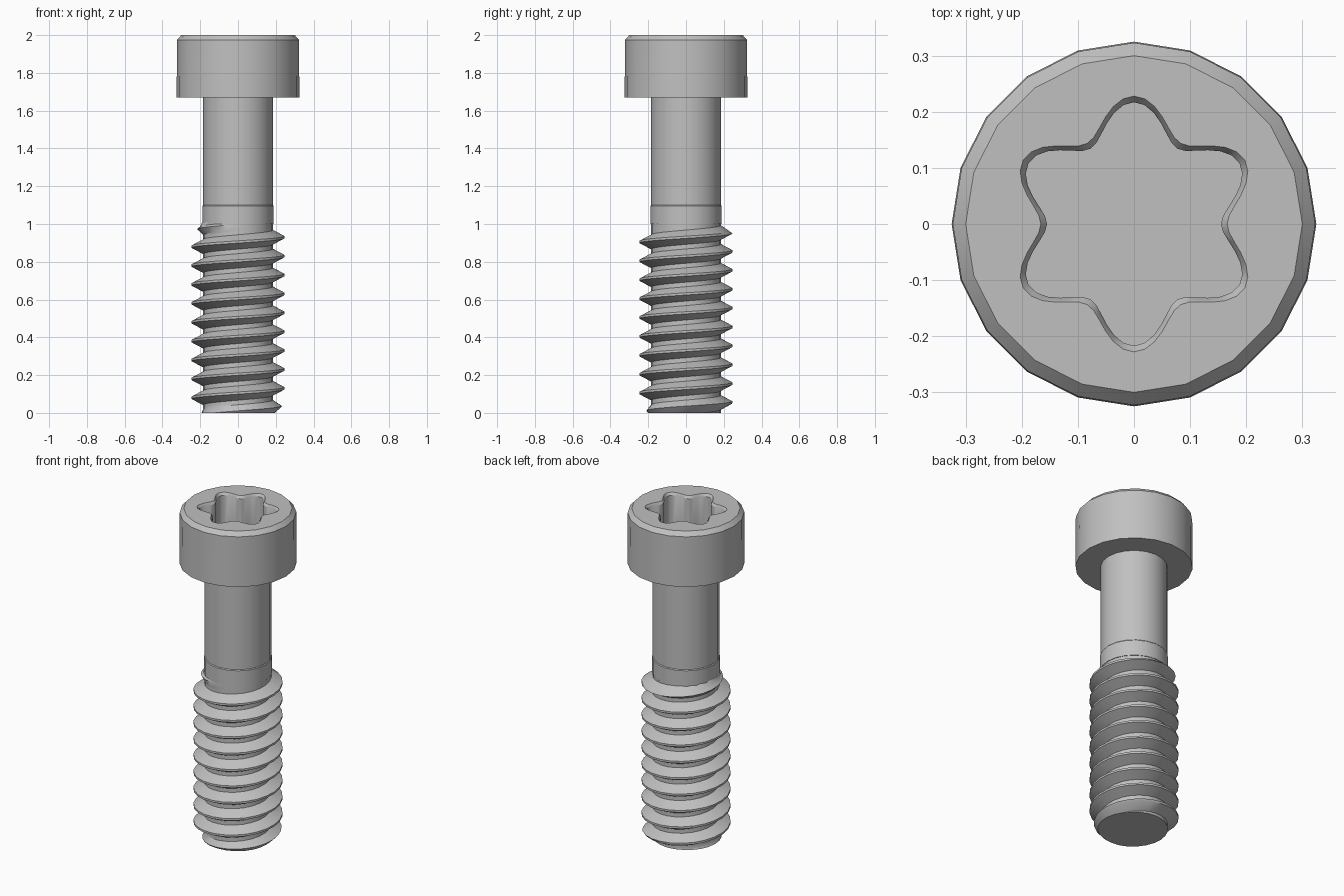
import bpy, bmesh
from math import cos, sin, pi, radians

cube = bpy.data.objects.get("Cube")
if cube:
    bpy.data.objects.remove(cube)

steel = bpy.data.materials.new("grey_steel")
steel.use_nodes = True
GREY = (0.53, 0.53, 0.53, 1)
steel.diffuse_color = GREY
steel.node_tree.nodes["Principled BSDF"].inputs["Base Color"].default_value = GREY

SIDES = 20
LOBE_POINTS = 72


def finish(bm, name):
    bmesh.ops.recalc_face_normals(bm, faces=bm.faces)
    mesh = bpy.data.meshes.new(name)
    bm.to_mesh(mesh)
    bm.free()
    mesh.materials.append(steel)
    ob = bpy.data.objects.new(name, mesh)
    bpy.context.collection.objects.link(ob)
    bpy.ops.object.select_all(action='DESELECT')
    ob.select_set(True)
    bpy.context.view_layer.objects.active = ob
    bpy.ops.object.shade_smooth_by_angle(angle=radians(30))
    return ob


def ring(bm, n, radius, z):
    """Closed loop of vertices; radius is a function of the angle."""
    angles = [2 * pi * i / n for i in range(n)]
    return [bm.verts.new((radius(a) * cos(a), radius(a) * sin(a), z)) for a in angles]


def skin(bm, rings):
    for low, high in zip(rings, rings[1:]):
        for i in range(len(low)):
            j = (i + 1) % len(low)
            bm.faces.new((low[i], low[j], high[j], high[i]))


def loop_edges(bm, loop):
    return [bm.edges.get((v, loop[i - 1])) for i, v in enumerate(loop)]


def lathe(bm, profile):
    rings = [ring(bm, SIDES, lambda a, r=r: r, z) for r, z in profile]
    skin(bm, rings)
    return rings


def lobed(shrink):
    """Six-lobed socket outline."""
    return lambda a: 0.197 - shrink - 0.031 * cos(6 * a)


# Head: chamfered cylinder with a six-lobed socket sunk into the top
bm = bmesh.new()
outer = lathe(bm, [(0.325, 1.67), (0.323, 1.975), (0.30, 2.0)])
bm.faces.new(outer[0])
socket = [ring(bm, LOBE_POINTS, lobed(s), z)
          for s, z in [(0, 2.0), (0.011, 1.985), (0.011, 1.79)]]
skin(bm, socket)
bm.faces.new(socket[-1])
bmesh.ops.triangle_fill(bm, use_beauty=True, normal=(0, 0, 1),
                        edges=loop_edges(bm, outer[-1]) + loop_edges(bm, socket[0]))
finish(bm, "head")

# Shank with a slightly wider collar above the thread
bm = bmesh.new()
shank = lathe(bm, [(0.189, 1.0), (0.189, 1.095), (0.185, 1.1), (0.185, 1.68)])
bm.faces.new(shank[0])
bm.faces.new(shank[-1])
finish(bm, "shank")

# Thread: right-handed helical ridge, chamfered at the tip, running out at the top
PITCH, STEPS = 0.1, 24
ROOT, CREST = 0.185, 0.247
ridge = [(-0.05, ROOT), (-0.038, ROOT), (-0.006, CREST),
         (0.006, CREST), (0.038, ROOT), (0.05, ROOT)]


def limit(r, z):
    tip = 0.2 + 0.9 * max(z, 0)
    runout = ROOT + 1.2 * max(1.0 - z, 0)
    return min(r, tip, runout)


bm = bmesh.new()
previous = None
for i in range(-2 * STEPS, 12 * STEPS):
    a = 2 * pi * i / STEPS
    row = []
    for dz, r in ridge:
        z = 0.03 + PITCH * i / STEPS + dz
        r = limit(r, z)
        row.append(bm.verts.new((r * cos(a), r * sin(a), z)))
    if previous:
        for k in range(len(ridge) - 1):
            bm.faces.new((previous[k], row[k], row[k + 1], previous[k + 1]))
    previous = row
bmesh.ops.remove_doubles(bm, verts=bm.verts, dist=0.0005)

# Trim both ends flat and cap them
for z, direction in ((0, 1), (1.01, -1)):
    bmesh.ops.bisect_plane(bm, geom=bm.verts[:] + bm.edges[:] + bm.faces[:],
                           plane_co=(0, 0, z), plane_no=(0, 0, direction),
                           clear_inner=True)
    rim = [e for e in bm.edges if e.is_boundary
           and all(abs(v.co.z - z) < 0.0005 for v in e.verts)]
    bmesh.ops.holes_fill(bm, edges=rim, sides=0)
finish(bm, "thread")
